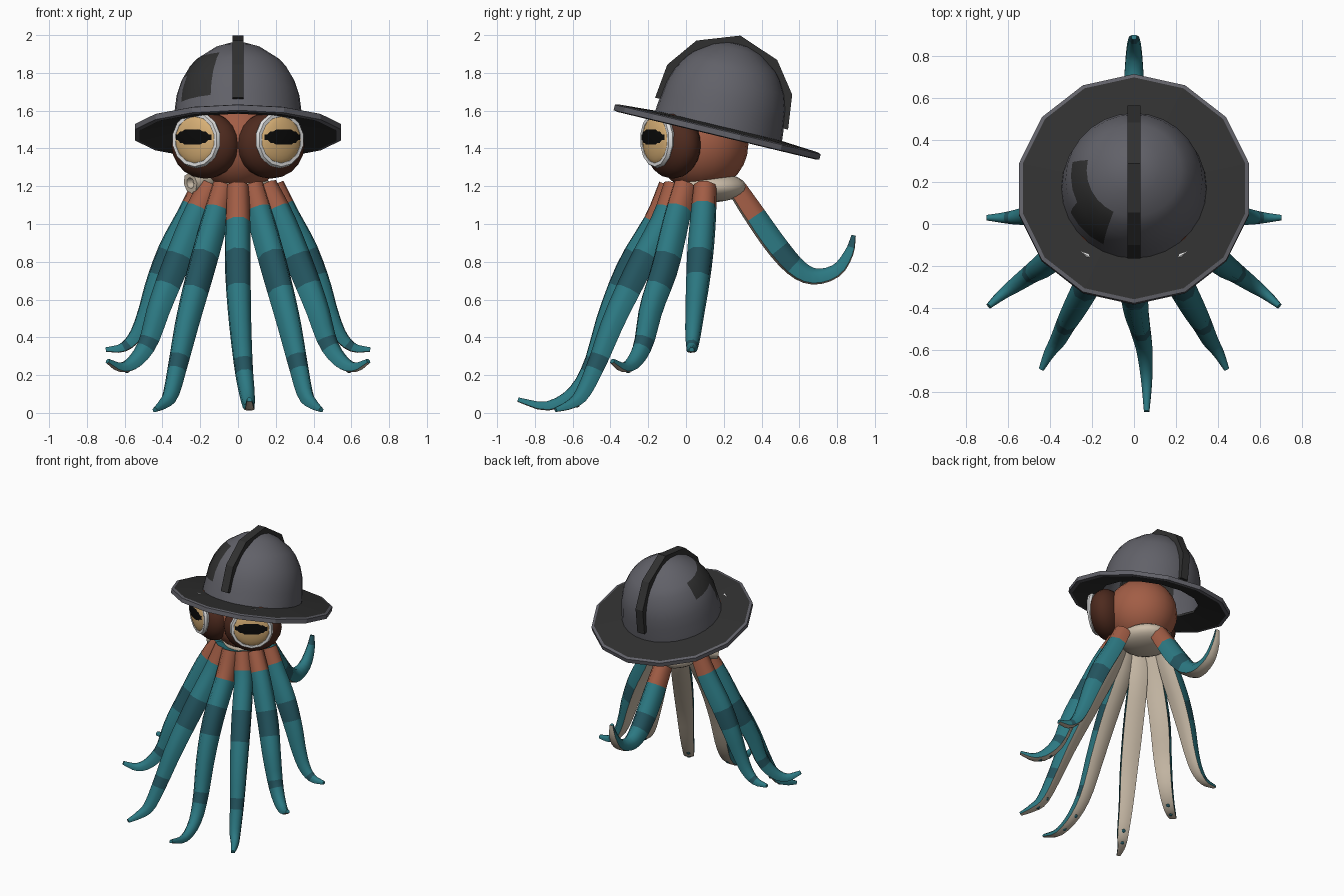
import bpy, bmesh, math
from mathutils import Vector, Matrix

if bpy.data.objects.get("Cube"):
    bpy.data.objects.remove(bpy.data.objects["Cube"], do_unlink=True)


def material(name, r, g, b):
    m = bpy.data.materials.new(name)
    m.use_nodes = True
    m.diffuse_color = (r, g, b, 1)
    node = next(n for n in m.node_tree.nodes if n.type == 'BSDF_PRINCIPLED')
    node.inputs["Base Color"].default_value = (r, g, b, 1)
    node.inputs["Roughness"].default_value = 0.8
    return m


BRICK = material("brick_skin", .36, .11, .06)
BROWN = material("dark_brown", .075, .023, .013)
TEAL = material("teal_skin", .025, .19, .225)
DEEP = material("deep_teal", .017, .09, .115)
CREAM = material("cream", .6, .51, .4)
WHITE = material("white_ring", .75, .75, .75)
TAN = material("tan_eye", .68, .43, .18)
BLACK = material("black", .003, .003, .003)
GREY = material("helmet_grey", .12, .12, .14)
DARK = material("charcoal", .03, .03, .03)


def finish(name, bm, mats, matrix=None, smooth=True):
    if matrix:
        bm.transform(matrix)
    bmesh.ops.recalc_face_normals(bm, faces=bm.faces)
    mesh = bpy.data.meshes.new(name)
    bm.to_mesh(mesh)
    bm.free()
    for m in mats:
        mesh.materials.append(m)
    obj = bpy.data.objects.new(name, mesh)
    bpy.context.collection.objects.link(obj)
    if smooth:
        bpy.ops.object.select_all(action='DESELECT')
        obj.select_set(True)
        bpy.context.view_layer.objects.active = obj
        bpy.ops.object.shade_smooth_by_angle(angle=math.radians(50))
    return obj


def loft(name, rings, mats, rule=None, caps=False, loop=False, **kw):
    """Skin a list of equal point rings; rule(i, j) picks the material."""
    bm = bmesh.new()
    vs = [[bm.verts.new(p) for p in ring] for ring in rings]
    n = len(vs[0])
    for i in range(len(vs) if loop else len(vs) - 1):
        a, b = vs[i], vs[(i + 1) % len(vs)]
        for j in range(n):
            k = (j + 1) % n
            f = bm.faces.new((a[j], a[k], b[k], b[j]))
            f.material_index = rule(i, j) if rule else 0
    if caps:
        bm.faces.new(vs[0])
        bm.faces.new(vs[-1])
    return finish(name, bm, mats, **kw)


def circle(r, z, n):
    angles = [math.pi / 2 + math.tau * j / n for j in range(n)]
    return [Vector((r * math.cos(a), r * math.sin(a), z)) for a in angles]


def ball(name, mat, loc, size, rot=None, segs=20, rings=14):
    bm = bmesh.new()
    m = Matrix.LocRotScale(Vector(loc), rot, Vector(size))
    bmesh.ops.create_uvsphere(bm, u_segments=segs, v_segments=rings, radius=1, matrix=m)
    return finish(name, bm, [mat])


# Head and pale underside
ball("head", BRICK, (0, .08, 1.42), (.245, .25, .245))
ball("underside", CREAM, (0, .13, 1.195), (.18, .19, .08))

# Siphon: short open tube on the right cheek
aim = Vector((-.75, -.6, -.15))
tube = [circle(r, z, 8) for r, z in ((.05, -.1), (.064, 0), (.056, .055), (.03, .055), (.02, .02))]
loft("siphon", tube, [CREAM],
     matrix=Matrix.LocRotScale(Vector((-.21, .01, 1.225)), aim.to_track_quat('Z', 'Y'), None))

# Eyes
EYE, BULGE = .133, .04
for side, label in ((1, "left"), (-1, "right")):
    rot = Vector((.54 * side, -.84, 0)).to_track_quat('Z', 'Y')
    ball(label + "_eye_socket", BROWN, (.173 * side, -.07, 1.418), (.2, .178, .12), rot)
    centre = Vector((.22 * side, -.152, 1.446))
    place = Matrix.LocRotScale(centre, rot, None)
    ball(label + "_eye", TAN, centre, (EYE, EYE, BULGE), rot)
    ring = [circle(EYE + .018 * math.cos(a), .02 * math.sin(a), 14)
            for a in [math.tau * k / 6 for k in range(6)]]
    loft(label + "_eye_ring", ring, [WHITE], loop=True, matrix=place)
    # Pupil plate hugging the eye surface
    bm = bmesh.new()
    bmesh.ops.create_grid(bm, x_segments=14, y_segments=4, size=1)
    for v in bm.verts:
        u, reach = v.co.x * .112, abs(v.co.x)
        w = v.co.y * (.04 if reach < .5 else .03 if reach < .8 else .015)
        v.co = (u, w + .014, BULGE * math.sqrt(1 - (u * u + w * w) / EYE ** 2) + .005)
    finish(label + "_pupil", bm, [BLACK], place)

# Helmet with a slightly dished brim, tipped backwards
TILT = Matrix.Translation((0, .165, 1.487)) @ Matrix.Rotation(math.radians(-13.5), 4, 'X')
brim = [(.34, .018), (.535, -.02), (.56, -.016), (.56, .014), (.542, .02), (.34, .034)]
loft("helmet_brim", [circle(r, h, 14) for r, h in brim], [GREY, DARK],
     lambda i, j: int(i in (0, 4, 5)), loop=True, matrix=TILT, smooth=False)

dome = [(.346, .018), (.342, .07), (.334, .13), (.325, .2), (.3, .275), (.26, .345),
        (.225, .385), (.13, .45), (.06, .475), (.003, .482)]


def patch(i, j):
    """Painted patch on the upper right of the dome."""
    angle = 90 + (j + .5) * 360 / 28
    if 168 < angle < 212:
        return int(4 <= i < 6)
    return int(212 < angle < 250 and 2 <= i < 6)


loft("helmet_dome", [circle(r, h, 28) for r, h in dome], [GREY, DARK], patch, matrix=TILT)

# Crest strip running front to back
half = [((.362, .1), (.32, .1)), ((.34, .285), (.29, .265)), ((.22, .445), (.185, .395))]
spine = half + [((0, .525), (0, .47))] + [((-a, b), (-c, d)) for (a, b), (c, d) in half[::-1]]
loft("helmet_crest", [[(-.03, a, b), (.03, a, b), (.03, c, d), (-.03, c, d)]
                      for (a, b), (c, d) in spine], [DARK], caps=True, matrix=TILT, smooth=False)


# Tentacles
def sample(pts, t):
    """Smooth curve through points or plain numbers."""
    x = t * (len(pts) - 1)
    i = min(int(x), len(pts) - 2)
    f = x - i
    p1, p2 = pts[i], pts[i + 1]
    p0 = pts[i - 1] if i else p1 * 2 - p2
    p3 = pts[i + 2] if i + 2 < len(pts) else p2 * 2 - p1
    return (p1 * 2 + (p2 - p0) * f + (p0 * 2 - p1 * 5 + p2 * 4 - p3) * f * f
            + (p1 * 3 - p0 - p2 * 3 + p3) * f ** 3) * .5


STEPS, SIDES = 20, 8
RADII = [.062, .069, .071, .063, .051, .041, .029, .014]


def tentacle(name, path, suckers=True, brick=2, bands=(5, 6, 11)):
    def skin(i, j):
        if j < 3:
            return 3
        if i < brick:
            return 1
        return 2 if i in bands else 0

    pts = [Vector(p) for p in path]
    out = pts[-1] - pts[0]
    out.z = 0
    across = Vector((0, 0, 1)).cross(out.normalized())
    rings = []
    for i in range(STEPS + 1):
        t = i / STEPS
        c, r = sample(pts, t), sample(RADII, t)
        tangent = (sample(pts, min(t + .02, 1)) - sample(pts, max(t - .02, 0))).normalized()
        inner = across.cross(tangent).normalized()
        flat = tangent.cross(inner)
        ring = []
        for j in range(SIDES):
            a = math.tau * (j - 1.5) / SIDES
            depth = min(math.cos(a) * 1.15, .6) + .2
            ring.append(c + (inner * depth + flat * math.sin(a)) * r)
        rings.append(ring)
        if suckers and i in (14, 16):
            ball(name + "_sucker", DEEP, c + inner * r * .8, (.014, .014, .006),
                 inner.to_track_quat('Z', 'Y'), 6, 4)
    loft(name, rings, [TEAL, BRICK, DEEP, CREAM], skin, caps=True)


tentacle("front_tentacle", [(0, -.09, 1.205), (0, -.16, 1.02), (0, -.3, .78), (.01, -.41, .52),
                            (.03, -.5, .25), (.05, -.6, .1), (.06, -.74, .035), (.06, -.89, .07)],
         brick=3)
tentacle("back_tentacle", [(0, .27, 1.185), (0, .36, 1.05), (0, .48, .88), (0, .59, .76),
                           (0, .69, .72), (0, .8, .755), (0, .865, .85), (0, .888, .94)],
         suckers=False, brick=3, bands=(6, 7, 18, 19))

PAIRS = {
    "front_side": [(.08, -.06, 1.205), (.13, -.12, 1.02), (.2, -.25, .77), (.27, -.38, .5),
                   (.32, -.47, .27), (.36, -.55, .1), (.4, -.61, .045), (.44, -.69, .016)],
    "middle": [(.15, -.01, 1.205), (.24, -.06, 1.02), (.34, -.12, .77), (.42, -.19, .56),
               (.48, -.23, .37), (.55, -.28, .27), (.62, -.33, .24), (.69, -.39, .275)],
    "outer": [(.19, .1, 1.205), (.26, .09, 1.05), (.355, .075, .87), (.43, .06, .69),
              (.485, .045, .53), (.54, .035, .41), (.61, .03, .345), (.7, .03, .335)],
}
for label, path in PAIRS.items():
    for side, word in ((1, "left_"), (-1, "right_")):
        tentacle(word + label + "_tentacle", [(x * side, y, z) for x, y, z in path],
                 suckers=label != "outer",
                 bands=(6, 7, 16) if label == "outer" else (5, 6, 11))
